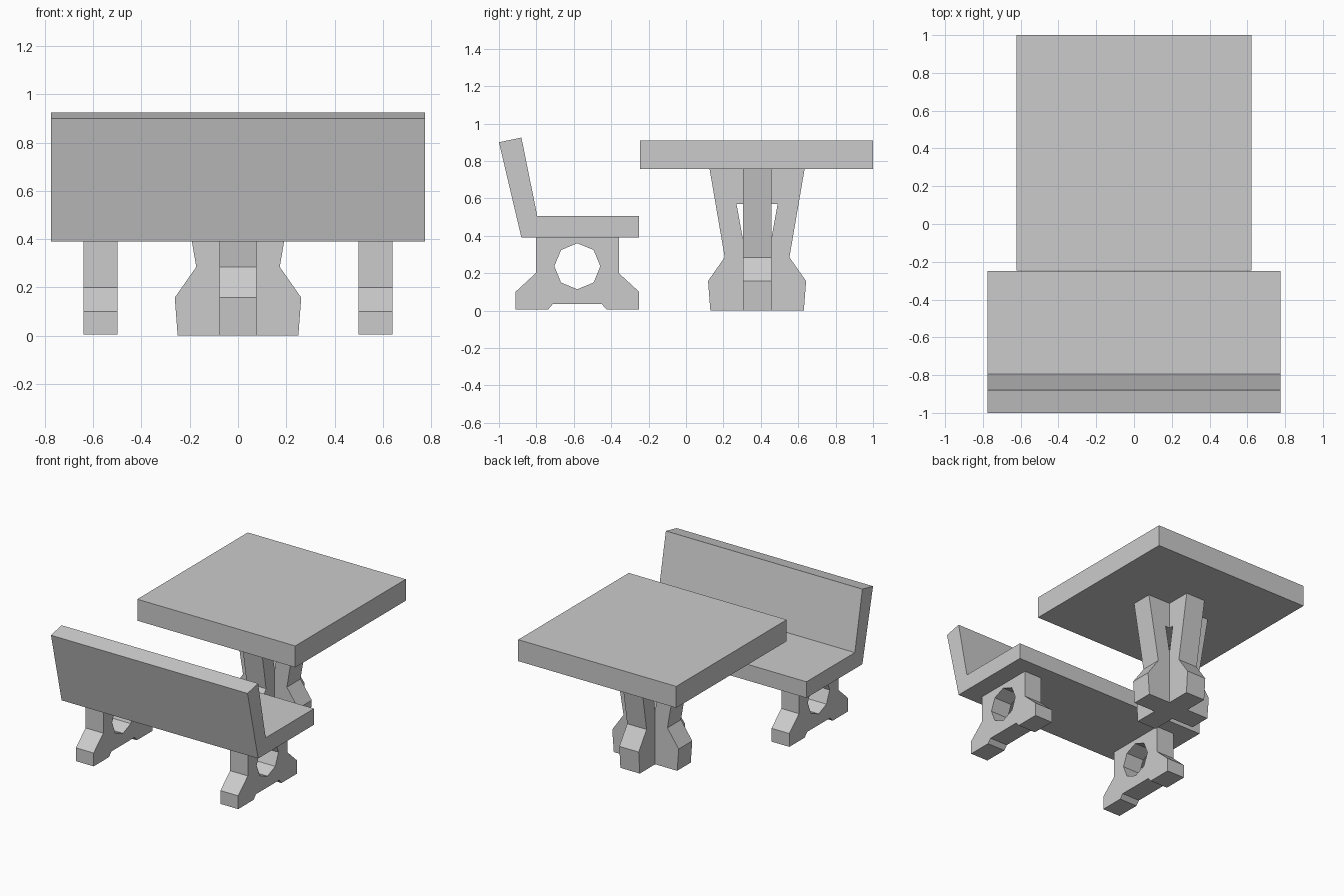
import bpy, bmesh
from math import pi, sin, cos

if "Cube" in bpy.data.objects:
    bpy.data.objects.remove(bpy.data.objects["Cube"])


def board(name, outlines, thickness, loc, turn):
    """Extruded upright profile; extra outlines become holes."""
    cu = bpy.data.curves.new(name, 'CURVE')
    cu.dimensions = '2D'
    cu.fill_mode = 'BOTH'
    cu.extrude = thickness / 2
    for pts in outlines:
        sp = cu.splines.new('POLY')
        sp.points.add(len(pts) - 1)
        for p, (a, b) in zip(sp.points, pts):
            p.co = (a, b, 0, 1)
        sp.use_cyclic_u = True
    ob = bpy.data.objects.new(name, cu)
    bpy.context.collection.objects.link(ob)
    ob.location = loc
    ob.rotation_euler = (pi / 2, 0, turn)
    bpy.ops.object.select_all(action='DESELECT')
    ob.select_set(True)
    bpy.context.view_layer.objects.active = ob
    bpy.ops.object.convert(target='MESH')
    ob = bpy.context.object
    ob.name = name
    # weld caps to sides, keep flat faces
    bm = bmesh.new()
    bm.from_mesh(ob.data)
    bmesh.ops.remove_doubles(bm, verts=bm.verts, dist=1e-4)
    bmesh.ops.recalc_face_normals(bm, faces=bm.faces)
    for f in bm.faces:
        f.smooth = False
    bm.to_mesh(ob.data)
    bm.free()
    return ob


def mirrored(half):
    return half + [(-a, b) for a, b in reversed(half)]


# Bench seat and leaning back in one profile
board("bench_seat_and_back",
      [[(-1, 0.90), (-0.88, 0.39), (-0.25, 0.39), (-0.25, 0.505),
        (-0.795, 0.505), (-0.88, 0.925)]], 1.55, (0, 0, 0), pi / 2)

# Bench legs with octagonal hole
leg = mirrored([(0.157, 0.005), (0.331, 0.005), (0.331, 0.10),
                (0.222, 0.20), (0.222, 0.39)])
leg += [(-0.131, 0.035), (0.131, 0.035)]
hole = [(0.123 * cos(i * pi / 4), 0.237 + 0.123 * sin(i * pi / 4)) for i in range(8)]
for side, x in (("left", -0.57), ("right", 0.57)):
    board("bench_leg_" + side, [leg, hole], 0.14, (x, -0.581, 0), pi / 2)

# Table pedestal: two crossing boards with a tapered slot
pedestal = mirrored([(0.25, 0), (0.262, 0.158), (0.173, 0.285), (0.254, 0.757)])
slot = mirrored([(0.061, 0.30), (0.11, 0.57)])
for name, turn in (("pedestal_board_x", 0), ("pedestal_board_y", pi / 2)):
    board(name, [pedestal, slot], 0.153, (0, 0.38, 0), turn)

# Table top
bpy.ops.mesh.primitive_cube_add(size=1, location=(0, 0.3775, 0.8325))
top = bpy.context.object
top.name = "table_top"
top.scale = (1.246, 1.245, 0.153)
